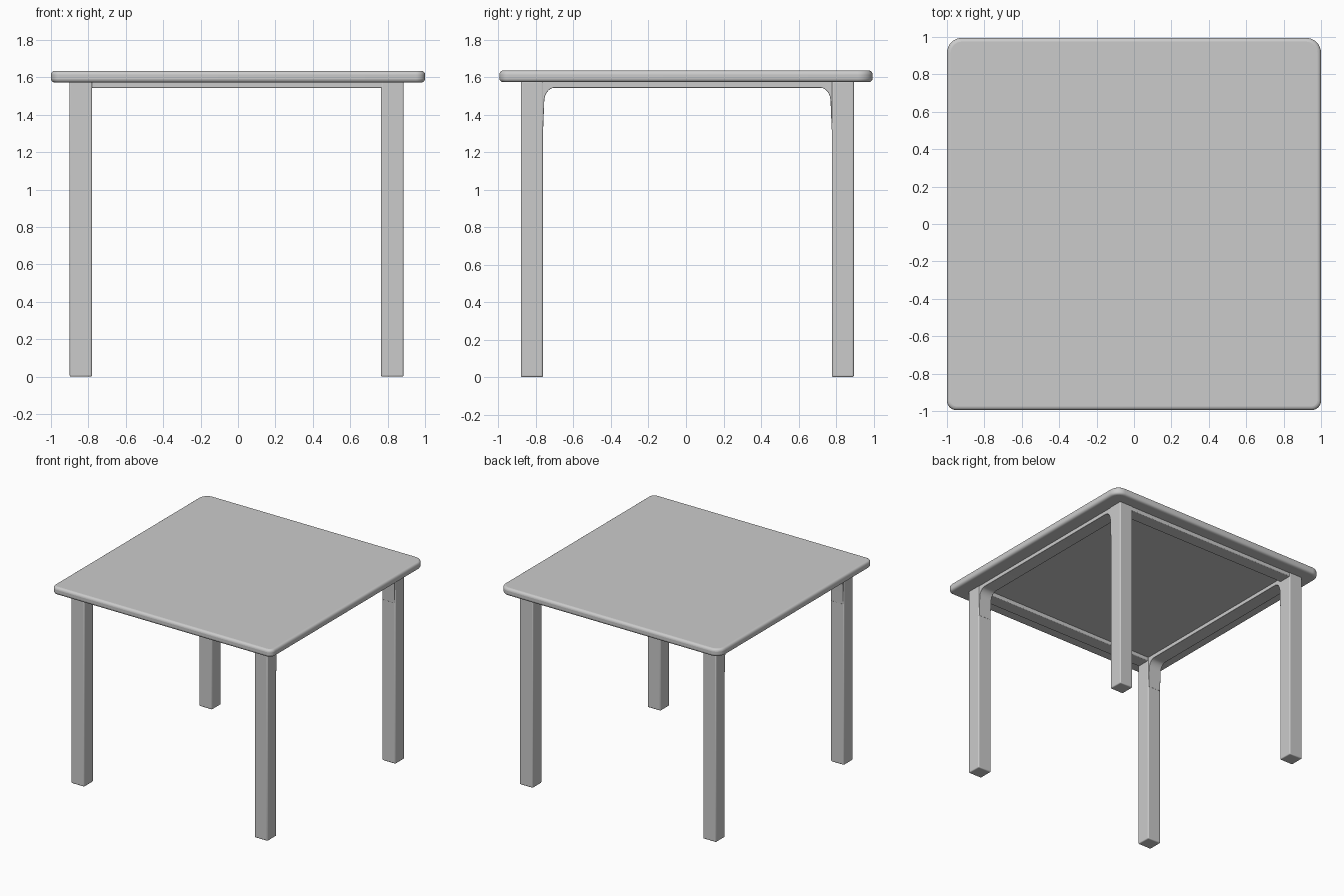
import bpy, bmesh
from math import cos, sin, pi, radians
from mathutils import Vector

if "Cube" in bpy.data.objects:
    bpy.data.objects.remove(bpy.data.objects["Cube"])


def prism(name, pts, direction, bevel, segs=3):
    """Extrude a planar outline and round its edges."""
    bm = bmesh.new()
    face = bm.faces.new([bm.verts.new(p) for p in pts])
    ext = bmesh.ops.extrude_face_region(bm, geom=[face])
    verts = [v for v in ext["geom"] if isinstance(v, bmesh.types.BMVert)]
    bmesh.ops.translate(bm, verts=verts, vec=Vector(direction))
    bmesh.ops.recalc_face_normals(bm, faces=bm.faces)
    me = bpy.data.meshes.new(name)
    bm.to_mesh(me)
    bm.free()
    ob = bpy.data.objects.new(name, me)
    bpy.context.collection.objects.link(ob)
    mod = ob.modifiers.new("round_edges", "BEVEL")
    mod.width = bevel
    mod.segments = segs
    mod.limit_method = "ANGLE"
    mod.angle_limit = radians(40)
    bpy.ops.object.select_all(action="DESELECT")
    ob.select_set(True)
    bpy.context.view_layer.objects.active = ob
    bpy.ops.object.shade_smooth_by_angle(angle=radians(40))
    return ob


def arc(cx, cy, rx, ry, start, end, n=8):
    return [(cx + rx * cos(start + (end - start) * i / n),
             cy + ry * sin(start + (end - start) * i / n)) for i in range(n + 1)]


def rect(x0, x1, y0, y1, z):
    return [(x0, y0, z), (x1, y0, z), (x1, y1, z), (x0, y1, z)]


# Table top: rounded square slab, tighter corners at the front
outline = []
for sx, sy, a, r in ((1, 1, 0, .08), (-1, 1, pi / 2, .08),
                     (-1, -1, pi, .05), (1, -1, 1.5 * pi, .05)):
    outline += arc(sx * (1 - r), sy * (.995 - r), r, r, a, a + pi / 2)
prism("table_top", [(x, y, 1.573) for x, y in outline], (0, 0, .062), .02, 4)

# Legs: slightly offset from the centre lines
LEG_X = {"left": (-.90, -.78), "right": (.765, .885)}
LEG_Y = {"front": (-.88, -.763), "back": (.778, .895)}
for side, xs in LEG_X.items():
    for end, ys in LEG_Y.items():
        prism(f"{end}_{side}_leg", rect(*xs, *ys, 0), (0, 0, 1.58), .008)

# Front and back aprons
for end, (y0, y1) in LEG_Y.items():
    prism(f"{end}_apron", rect(-.80, .785, y0 + .004, y1 - .004, 1.543),
          (0, 0, .037), .006)

# Side aprons with curved brackets running down into the legs
for side, (x0, x1) in LEG_X.items():
    yf, yb = LEG_Y["front"][1], LEG_Y["back"][0]
    prof = [(yf - .03, 1.58), (yf - .03, 1.32), (yf + .001, 1.32)]
    prof += arc(yf + .062, 1.47, .055, .073, pi, pi / 2)
    prof += arc(yb - .062, 1.47, .055, .073, pi / 2, 0)
    prof += [(yb - .001, 1.32), (yb + .03, 1.32), (yb + .03, 1.58)]
    prism(f"{side}_apron", [(x0 + .004, y, z) for y, z in prof],
          (x1 - x0 - .008, 0, 0), .002, 2)
